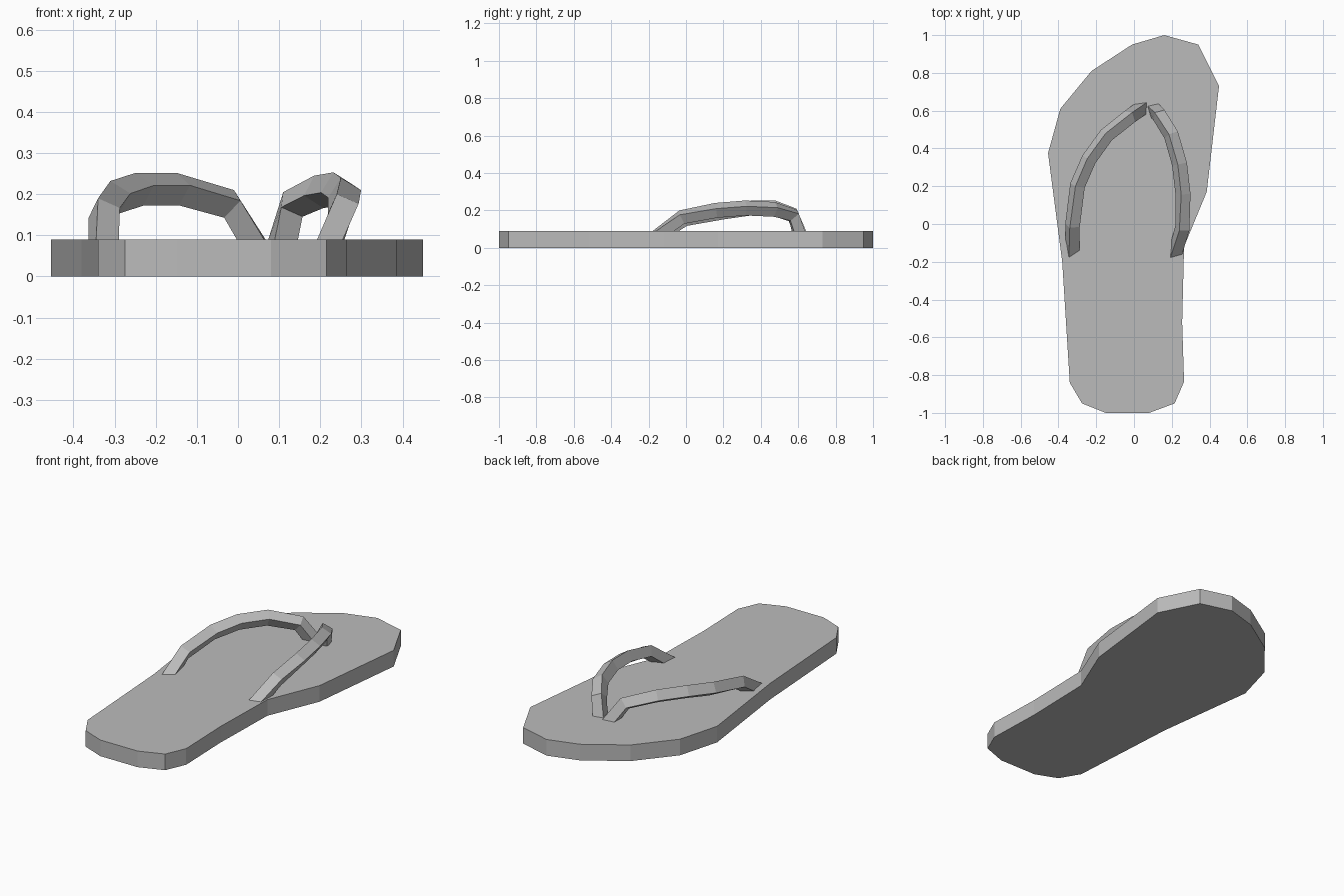
import bpy, bmesh, math
from mathutils import Vector

if "Cube" in bpy.data.objects:
    bpy.data.objects.remove(bpy.data.objects["Cube"])

grey = bpy.data.materials.new("plain grey")
grey.diffuse_color = (0.5, 0.5, 0.5, 1)
grey.use_nodes = True
grey.node_tree.nodes["Principled BSDF"].inputs["Base Color"].default_value = grey.diffuse_color


def finish(bm, name):
    bmesh.ops.recalc_face_normals(bm, faces=bm.faces)
    mesh = bpy.data.meshes.new(name)
    bm.to_mesh(mesh)
    bm.free()
    mesh.materials.append(grey)
    obj = bpy.data.objects.new(name, mesh)
    bpy.context.collection.objects.link(obj)
    return obj


# Sole: foot outline extruded upward
outline = [(0.16, 1.0), (0.34, 0.95), (0.45, 0.73), (0.385, 0.17), (0.265, -0.12),
           (0.255, -0.52), (0.265, -0.835), (0.215, -0.95), (0.08, -1.0), (-0.15, -1.0),
           (-0.275, -0.95), (-0.34, -0.84), (-0.38, -0.2), (-0.455, 0.375),
           (-0.39, 0.61), (-0.225, 0.81), (-0.01, 0.95)]
bm = bmesh.new()
base = bm.faces.new([bm.verts.new((x, y, 0)) for x, y in outline])
top = bmesh.ops.extrude_face_region(bm, geom=[base], use_keep_orig=True)["geom"]
bmesh.ops.translate(bm, vec=(0, 0, 0.09),
                    verts=[v for v in top if isinstance(v, bmesh.types.BMVert)])
finish(bm, "sole")


# Strap: square section, rolled about its top ridge, swept from heel end to toe
def strap(name, ridge, size=0.058):
    pts = [Vector(p) for p in ridge]
    bm = bmesh.new()
    rings = []
    for i, p in enumerate(pts):
        before = (p - pts[i - 1]).normalized() if i else Vector()
        after = (pts[i + 1] - p).normalized() if i < len(pts) - 1 else Vector()
        t = (before + after).normalized()
        side = t.cross(Vector((0, 0, 1))).normalized()
        up = side.cross(t)
        roll = math.radians(20 + 12 * min(i / 2, 1))
        a = (side * math.cos(roll) - up * math.sin(roll)) * size
        b = (-side * math.sin(roll) - up * math.cos(roll)) * size
        rings.append([bm.verts.new(q) for q in (p, p + a, p + a + b, p + b)])
    for r, s in zip(rings, rings[1:]):
        for k in range(4):
            j = (k + 1) % 4
            bm.faces.new((r[k], r[j], s[j], s[k]))
    bm.faces.new(rings[0])
    bm.faces.new(rings[-1])
    return finish(bm, name)


strap("left_strap", [(-0.345, -0.185, 0.085), (-0.34, -0.02, 0.19), (-0.31, 0.2, 0.232),
                     (-0.248, 0.345, 0.252), (-0.15, 0.48, 0.252), (-0.01, 0.59, 0.21),
                     (0.07, 0.645, 0.085)])
strap("right_strap", [(0.19, -0.185, 0.085), (0.24, -0.035, 0.2), (0.25, 0.155, 0.24),
                      (0.232, 0.315, 0.253), (0.185, 0.475, 0.245), (0.11, 0.59, 0.205),
                      (0.072, 0.625, 0.085)])
